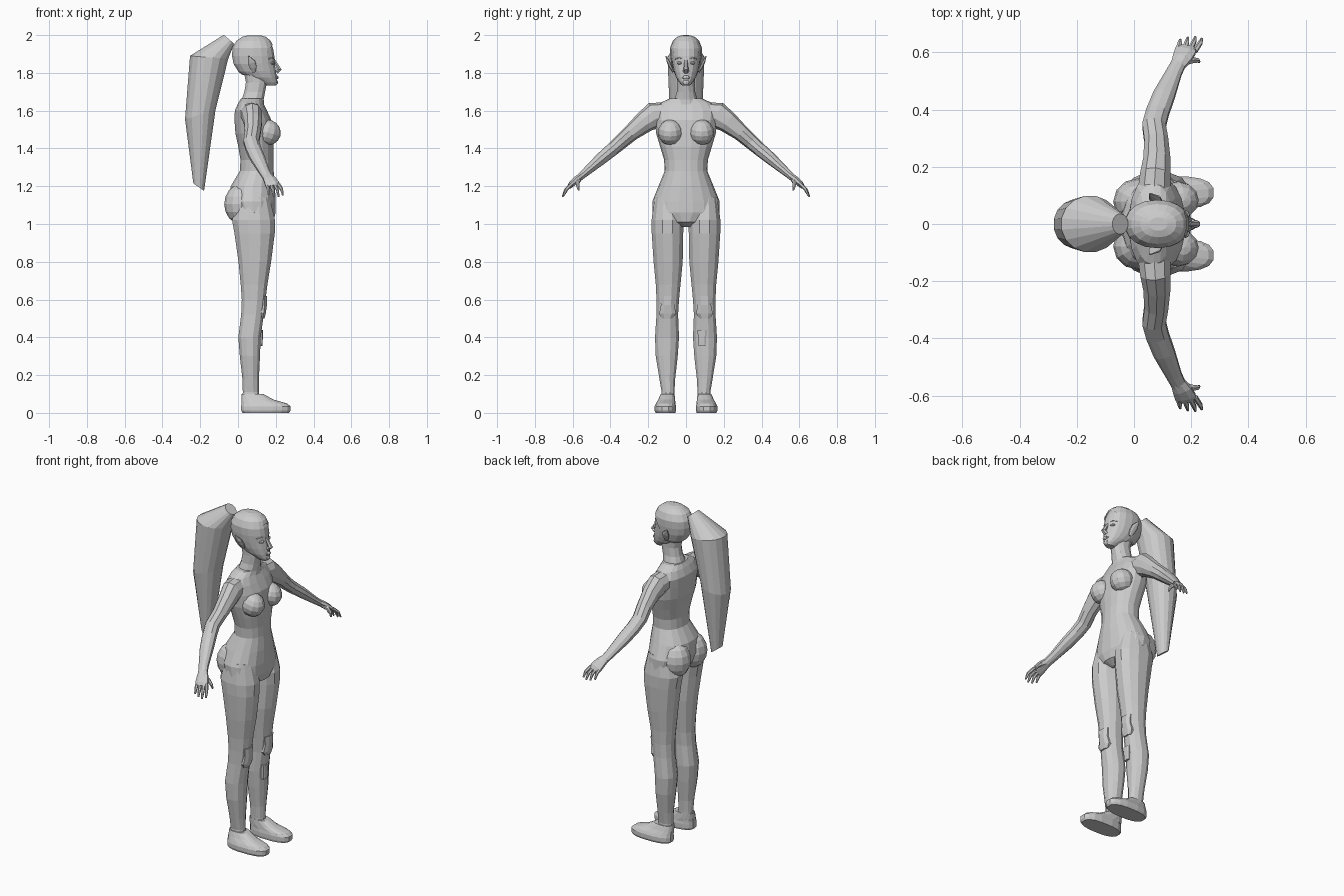
import bpy, bmesh, math
from mathutils import Vector, Matrix

grey = bpy.data.materials.new("plain grey")
grey.diffuse_color = (0.6, 0.6, 0.6, 1)


def finish(name, bm, mirror=False):
    bmesh.ops.recalc_face_normals(bm, faces=bm.faces)
    me = bpy.data.meshes.new(name)
    bm.to_mesh(me)
    bm.free()
    me.materials.append(grey)
    ob = bpy.data.objects.new(name, me)
    bpy.context.collection.objects.link(ob)
    if mirror:
        m = ob.modifiers.new("mirror", 'MIRROR')
        m.use_axis = (False, True, False)
        m.use_mirror_merge = False
    return ob


def skin(rings):
    """Bridge equal rings of points and cap both ends."""
    bm = bmesh.new()
    vs = [[bm.verts.new(p) for p in r] for r in rings]
    n = len(vs[0])
    for a, b in zip(vs, vs[1:]):
        for i in range(n):
            j = (i + 1) % n
            bm.faces.new((a[i], a[j], b[j], b[i]))
    bm.faces.new(vs[0])
    bm.faces.new(vs[-1])
    return bm


def unit(i, n, power):
    a = 2 * math.pi * (i + 0.5) / n
    f = lambda t: math.copysign(abs(t) ** (2 / power), t)
    return f(math.cos(a)), f(math.sin(a))


def stack(rows, n=14, power=2.2):
    """Horizontal sections: z, x min, x max, y min, y max."""
    rings = []
    for z, x0, x1, y0, y1 in rows:
        rings.append([((x0 + x1) / 2 + (x1 - x0) / 2 * c, (y0 + y1) / 2 + (y1 - y0) / 2 * s, z)
                      for c, s in (unit(i, n, power) for i in range(n))])
    return skin(rings)


def tube(path, n=10, ref=(1, 0, 0)):
    """Sections along a path: x, y, z, radius along ref, other radius."""
    pts = [Vector(p[:3]) for p in path]
    rings = []
    for k, p in enumerate(path):
        d = (pts[min(k + 1, len(pts) - 1)] - pts[max(k - 1, 0)]).normalized()
        u = Vector(ref)
        u = (u - d * u.dot(d)).normalized()
        v = d.cross(u)
        rings.append([pts[k] + u * p[3] * c + v * p[4] * s
                      for c, s in (unit(i, n, 2) for i in range(n))])
    return skin(rings)


def ball(name, centre, radii, seg=12, rings=8, mirror=True, tilt=0):
    bm = bmesh.new()
    m = Matrix.Translation(centre) @ Matrix.Rotation(tilt, 4, 'Y') @ Matrix.Diagonal((*radii, 1))
    bmesh.ops.create_uvsphere(bm, u_segments=seg, v_segments=rings, radius=1, matrix=m)
    return finish(name, bm, mirror)


def sym(rows):
    return [(z, a, b, -w, w) for z, a, b, w in rows]


# Torso and neck
finish("torso", stack(sym([
    (0.985, 0.07, 0.15, 0.03), (1.01, 0.02, 0.19, 0.09), (1.06, -0.03, 0.2, 0.178),
    (1.12, -0.05, 0.2, 0.178), (1.2, -0.04, 0.198, 0.146), (1.28, 0.008, 0.19, 0.113),
    (1.34, 0.012, 0.188, 0.116), (1.41, 0.0, 0.19, 0.137), (1.48, -0.015, 0.185, 0.158),
    (1.55, -0.02, 0.178, 0.165), (1.6, -0.018, 0.155, 0.17), (1.64, 0.0, 0.135, 0.14),
    (1.665, 0.015, 0.13, 0.085)]), 18))
finish("neck", stack(sym([
    (1.62, 0.0, 0.14, 0.085), (1.66, 0.018, 0.138, 0.062), (1.7, 0.032, 0.145, 0.05),
    (1.75, 0.04, 0.155, 0.048), (1.8, 0.03, 0.15, 0.05)]), 12))
ball("breast", (0.155, 0.083, 1.485), (0.072, 0.066, 0.068), tilt=0.3)
ball("buttock", (0.015, 0.078, 1.105), (0.088, 0.082, 0.105))

# Legs and shoes
finish("leg", stack([
    (1.14, 0.0, 0.17, 0.03, 0.168), (1.02, -0.035, 0.2, 0.01, 0.185),
    (0.95, -0.022, 0.198, 0.012, 0.184), (0.8, 0.0, 0.178, 0.015, 0.174),
    (0.68, 0.012, 0.158, 0.027, 0.162), (0.6, 0.018, 0.148, 0.035, 0.158),
    (0.52, 0.015, 0.138, 0.04, 0.158), (0.4, 0.0, 0.122, 0.035, 0.166),
    (0.3, 0.008, 0.118, 0.042, 0.162), (0.18, 0.022, 0.112, 0.056, 0.142),
    (0.11, 0.024, 0.112, 0.06, 0.13), (0.05, 0.02, 0.12, 0.06, 0.135)], 12), True)
finish("shoe", stack([
    (0.0, 0.022, 0.272, 0.055, 0.162), (0.012, 0.015, 0.28, 0.052, 0.167),
    (0.035, 0.015, 0.28, 0.052, 0.167), (0.05, 0.016, 0.262, 0.055, 0.16),
    (0.07, 0.016, 0.19, 0.057, 0.148), (0.1, 0.018, 0.135, 0.06, 0.135)], 16, 2.6), True)

# Knee pads: narrow at the lower end
finish("knee_pad", stack([
    (0.5, 0.1, 0.142, 0.07, 0.13), (0.525, 0.1, 0.148, 0.05, 0.145),
    (0.57, 0.1, 0.155, 0.06, 0.135), (0.62, 0.1, 0.156, 0.055, 0.14)], 8, 2.6), True)
finish("shin_plate", stack([
    (0.355, 0.105, 0.13, 0.065, 0.105), (0.44, 0.105, 0.134, 0.06, 0.11)], 8, 4))

# Arms
finish("arm", tube([
    (0.07, 0.11, 1.585, 0.06, 0.06), (0.075, 0.17, 1.575, 0.056, 0.07),
    (0.08, 0.22, 1.54, 0.05, 0.058), (0.078, 0.29, 1.483, 0.044, 0.044),
    (0.07, 0.345, 1.435, 0.043, 0.04), (0.082, 0.39, 1.395, 0.042, 0.036),
    (0.105, 0.45, 1.345, 0.04, 0.032), (0.14, 0.53, 1.275, 0.029, 0.022),
    (0.158, 0.565, 1.245, 0.027, 0.018)], 10), True)

# Hands: palm, four fingers and a thumb
finish("palm", tube([
    (0.15, 0.55, 1.258, 0.025, 0.018), (0.168, 0.58, 1.235, 0.036, 0.019),
    (0.18, 0.605, 1.212, 0.04, 0.017), (0.184, 0.617, 1.198, 0.036, 0.012)], 8), True)
for k, length in enumerate((0.85, 1.0, 1.05, 0.92)):
    x = 0.153 + 0.02 * k
    dx = (0.008 + 0.004 * k) * length
    finish("finger", tube([
        (x, 0.605, 1.212, 0.01, 0.01),
        (x + dx, 0.605 + 0.03 * length, 1.212 - 0.03 * length, 0.009, 0.009),
        (x + dx * 1.3, 0.605 + 0.046 * length, 1.212 - 0.065 * length, 0.005, 0.005)], 6), True)
finish("thumb", tube([
    (0.17, 0.565, 1.24, 0.014, 0.013), (0.203, 0.573, 1.222, 0.012, 0.012),
    (0.222, 0.572, 1.2, 0.009, 0.009), (0.228, 0.568, 1.178, 0.005, 0.005)], 6, (0, 1, 0)), True)

# Head
head_rows = sym([
    (1.733, 0.145, 0.2, 0.02), (1.75, 0.105, 0.209, 0.035), (1.775, 0.05, 0.206, 0.052),
    (1.81, 0.005, 0.202, 0.065), (1.85, -0.02, 0.196, 0.074), (1.89, -0.027, 0.194, 0.079),
    (1.93, -0.025, 0.187, 0.08), (1.965, -0.005, 0.17, 0.066), (1.985, 0.025, 0.145, 0.044),
    (1.993, 0.055, 0.115, 0.022)])
finish("head", stack(head_rows, 18, 2.15))

# Hair cap: enlarged skull trimmed along a sloping hairline
bm = stack(head_rows, 18, 2.15)
pivot = Vector((0.083, 0, 1.88))
for v in bm.verts:
    v.co = pivot + (v.co - pivot) * 1.055
for point, normal in (((0.185, 0, 1.95), (-0.8, 0, 0.6)), ((0, 0, 1.79), (0, 0, 1))):
    bmesh.ops.bisect_plane(bm, geom=bm.verts[:] + bm.edges[:] + bm.faces[:],
                           plane_co=point, plane_no=normal, clear_inner=True)
finish("hair_cap", bm)

# Face
finish("nose", tube([
    (0.185, 0, 1.875, 0.008, 0.008), (0.205, 0, 1.842, 0.01, 0.01),
    (0.219, 0, 1.818, 0.014, 0.014), (0.203, 0, 1.805, 0.012, 0.016)], 6))
ball("lips", (0.204, 0, 1.776), (0.012, 0.022, 0.01), 8, 6, False)
ball("chin", (0.195, 0, 1.75), (0.017, 0.022, 0.016), 8, 6, False)
ball("eye", (0.18, 0.032, 1.852), (0.014, 0.017, 0.009), 8, 6)
finish("eyebrow", tube([
    (0.188, 0.012, 1.872, 0.006, 0.004), (0.181, 0.035, 1.88, 0.007, 0.004),
    (0.162, 0.056, 1.874, 0.006, 0.003)], 6), True)

# Pointed ears
finish("ear", tube([
    (0.085, 0.068, 1.805, 0.01, 0.006), (0.08, 0.08, 1.83, 0.02, 0.009),
    (0.072, 0.092, 1.855, 0.022, 0.009), (0.055, 0.106, 1.888, 0.004, 0.003)], 8), True)

# Ponytail: x, z, half depth, half width, slope of section
rings = []
for x, z, rx, ry, slope in ((-0.048, 1.978, 0.028, 0.036, -0.85), (-0.153, 1.882, 0.103, 0.1, -0.08),
                            (-0.2, 1.578, 0.082, 0.087, 0.28), (-0.208, 1.195, 0.029, 0.036, -0.7)):
    rings.append([(x + rx * c, ry * s, z + rx * c * slope)
                  for c, s in (unit(i, 16, 2) for i in range(16))])
finish("ponytail", skin(rings))
